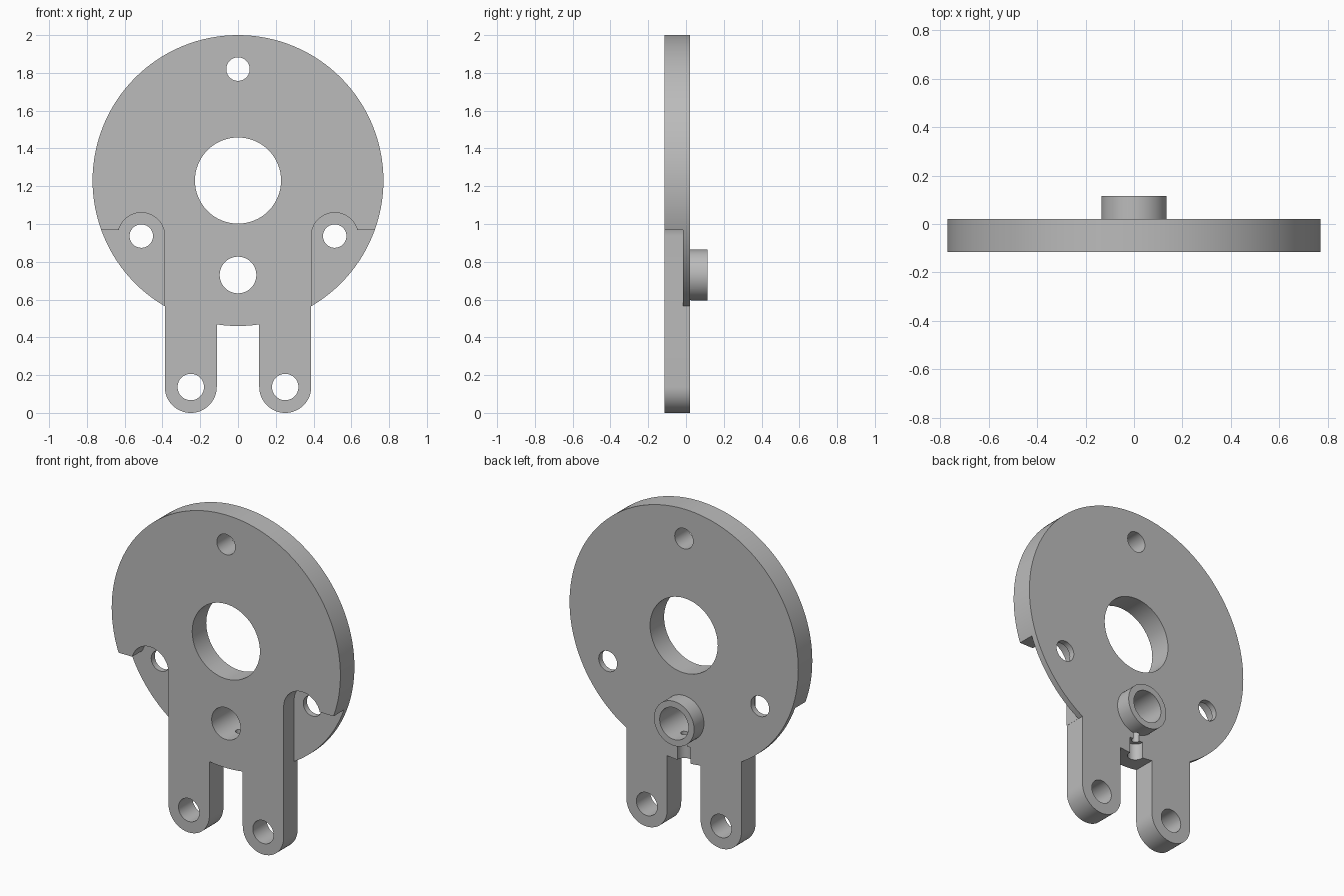
import bpy
import bmesh
from math import pi, cos, sin, asin

cube = bpy.data.objects.get("Cube")
if cube:
    bpy.data.objects.remove(cube, do_unlink=True)

FRONT, BACK = -0.115, 0.02      # plate faces
POCKET_FLOOR = -0.015
BOSS_END = 0.115
DISC_Z, DISC_R = 1.23, 0.77

grey = bpy.data.materials.new("plain grey")
grey.use_nodes = True
grey.diffuse_color = (0.5, 0.5, 0.5, 1)
grey.node_tree.nodes["Principled BSDF"].inputs["Base Color"].default_value = (0.5, 0.5, 0.5, 1)


def arc(x, z, r, start=0.0, end=2 * pi, steps=64):
    return [(x + r * cos(start + (end - start) * i / steps),
             z + r * sin(start + (end - start) * i / steps)) for i in range(steps + 1)]


def circle(x, z, r, steps=64):
    return arc(x, z, r, steps=steps)[:-1]


def prism(name, outline, y0, y1):
    """Extrude an x-z outline from y0 to y1."""
    bm = bmesh.new()
    face = bm.faces.new([bm.verts.new((x, y0, z)) for x, z in outline])
    out = bmesh.ops.extrude_face_region(bm, geom=[face])
    for v in out["geom"]:
        if isinstance(v, bmesh.types.BMVert):
            v.co.y = y1
    bmesh.ops.recalc_face_normals(bm, faces=bm.faces)
    mesh = bpy.data.meshes.new(name)
    bm.to_mesh(mesh)
    bm.free()
    mesh.materials.append(grey)
    obj = bpy.data.objects.new(name, mesh)
    bpy.context.collection.objects.link(obj)
    return obj


def combine(target, tool, operation):
    """Apply a boolean and drop the helper."""
    tool.hide_render = True
    mod = target.modifiers.new("boolean", "BOOLEAN")
    mod.operation = operation
    mod.solver = "EXACT"
    mod.object = tool
    bpy.context.view_layer.objects.active = target
    bpy.ops.object.modifier_apply(modifier=mod.name)
    bpy.data.objects.remove(tool, do_unlink=True)


# Round plate
plate = prism("mounting_plate", circle(0, DISC_Z, DISC_R, 128), FRONT, BACK)

# Front pockets: straight step with a rounded relief round each side hole
for side in (1, -1):
    cx, cz, r = 0.512, 0.936, 0.124
    outline = [(cx - r, 0.3), (0.9, 0.3), (0.9, 0.968)]
    outline += arc(cx, cz, r, asin(0.032 / r), pi, 32)
    outline = [(side * x, z) for x, z in outline]
    combine(plate, prism("pocket_cutter", outline, FRONT - 0.1, POCKET_FLOOR), "DIFFERENCE")

# Two legs with round ends
for side in (1, -1):
    outline = arc(side * 0.25, 0.1375, 0.1375, pi, 2 * pi, 32)
    outline += [(side * 0.25 + 0.1375, 0.7), (side * 0.25 - 0.1375, 0.7)]
    combine(plate, prism("leg", outline, FRONT, BACK), "UNION")

# Rear boss
combine(plate, prism("boss", circle(0, 0.73, 0.135), 0.0, BOSS_END), "UNION")

# Through holes: centre, top, boss bore, sides and leg ends
holes = [(0, DISC_Z, 0.228), (0, 1.82, 0.062), (0, 0.73, 0.097)]
for side in (1, -1):
    holes += [(side * 0.512, 0.936, 0.062), (side * 0.25, 0.137, 0.07)]
for x, z, r in holes:
    combine(plate, prism("hole_cutter", circle(x, z, r), -0.3, 0.3), "DIFFERENCE")

# Set screw channel and small bore from below into the boss
for r, z0, z1 in ((0.045, 0.4, 0.56), (0.022, 0.5, 0.7)):
    bpy.ops.mesh.primitive_cylinder_add(vertices=32, radius=r, depth=z1 - z0,
                                        location=(0, 0.013, (z0 + z1) / 2))
    cutter = bpy.context.object
    cutter.data.materials.append(grey)
    combine(plate, cutter, "DIFFERENCE")

bpy.ops.object.select_all(action="DESELECT")
plate.select_set(True)
bpy.context.view_layer.objects.active = plate
bpy.ops.object.shade_smooth_by_angle(angle=pi / 6)
